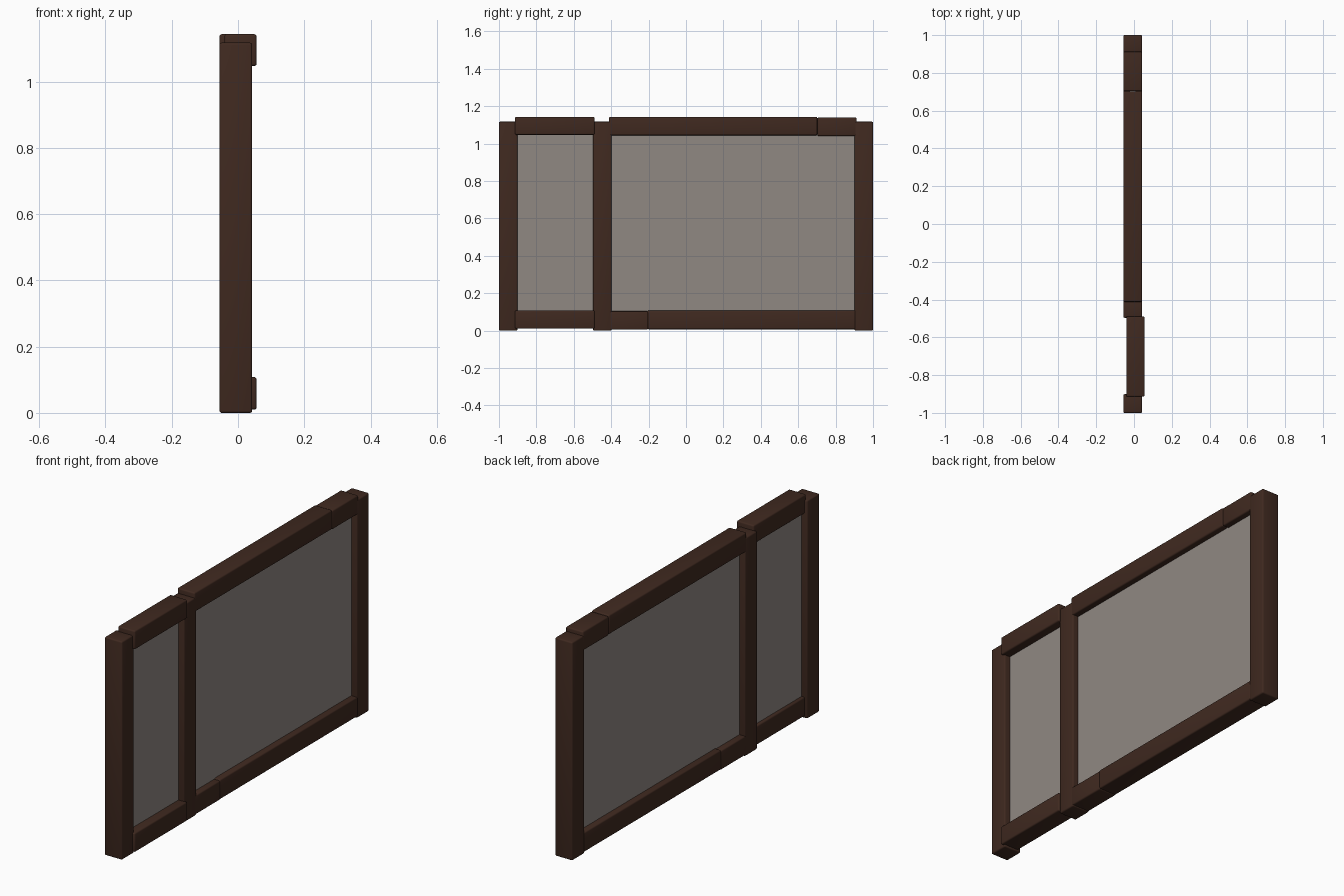
import bpy
import math

if "Cube" in bpy.data.objects:
    bpy.data.objects.remove(bpy.data.objects["Cube"])


def material(name, rgb):
    m = bpy.data.materials.new(name)
    m.diffuse_color = (*rgb, 1.0)
    m.use_nodes = True
    m.node_tree.nodes["Principled BSDF"].inputs["Base Color"].default_value = m.diffuse_color
    return m


wood = material("dark_brown_wood", (0.050, 0.022, 0.014))
tint = material("grey_glass", (0.28, 0.247, 0.225))


def box(name, x, y, z, mat, bevel=0.0):
    """Box given as (min, max) ranges, with optional softly rounded edges."""
    bpy.ops.mesh.primitive_cube_add(
        size=1, location=[(a + b) / 2 for a, b in (x, y, z)])
    ob = bpy.context.object
    ob.name = name
    ob.scale = [b - a for a, b in (x, y, z)]
    bpy.ops.object.transform_apply(location=False, rotation=False, scale=True)
    ob.data.materials.append(mat)
    if bevel:
        mod = ob.modifiers.new("rounding", 'BEVEL')
        mod.width = bevel
        mod.segments = 3
        bpy.ops.object.modifier_apply(modifier=mod.name)
        bpy.ops.object.shade_smooth_by_angle(angle=math.radians(40))
    return ob


BEVEL = 0.007
MAIN = (-0.056, 0.043)    # depth of the posts and the wide bay
SHIFT = (-0.041, 0.056)   # depth of the slightly offset narrow bay

# Upright posts
for name, y in (("left_post", (-1.0, -0.901)),
                ("middle_post", (-0.497, -0.398)),
                ("right_post", (0.901, 1.0))):
    box(name, MAIN, y, (0.0, 1.117), wood, BEVEL)

# Narrow bay rails
box("narrow_top_rail", SHIFT, (-0.914, -0.489), (1.047, 1.143), wood, BEVEL)
box("narrow_bottom_rail", SHIFT, (-0.914, -0.489), (0.010, 0.108), wood, BEVEL)

# Wide bay rails, each made of a long and a short piece
box("wide_top_rail_long", MAIN, (-0.412, 0.702), (1.044, 1.143), wood, BEVEL)
box("wide_top_rail_short", MAIN, (0.703, 0.912), (1.041, 1.139), wood, BEVEL)
box("wide_bottom_rail_short", MAIN, (-0.412, -0.203), (0.005, 0.104), wood, BEVEL)
box("wide_bottom_rail_long", MAIN, (-0.206, 0.908), (0.007, 0.108), wood, BEVEL)

# Glass panes
for name, y in (("narrow_pane", (-0.91, -0.49)),
                ("wide_pane", (-0.405, 0.909))):
    box(name, (-0.024, 0.011), y, (0.095, 1.06), tint)
